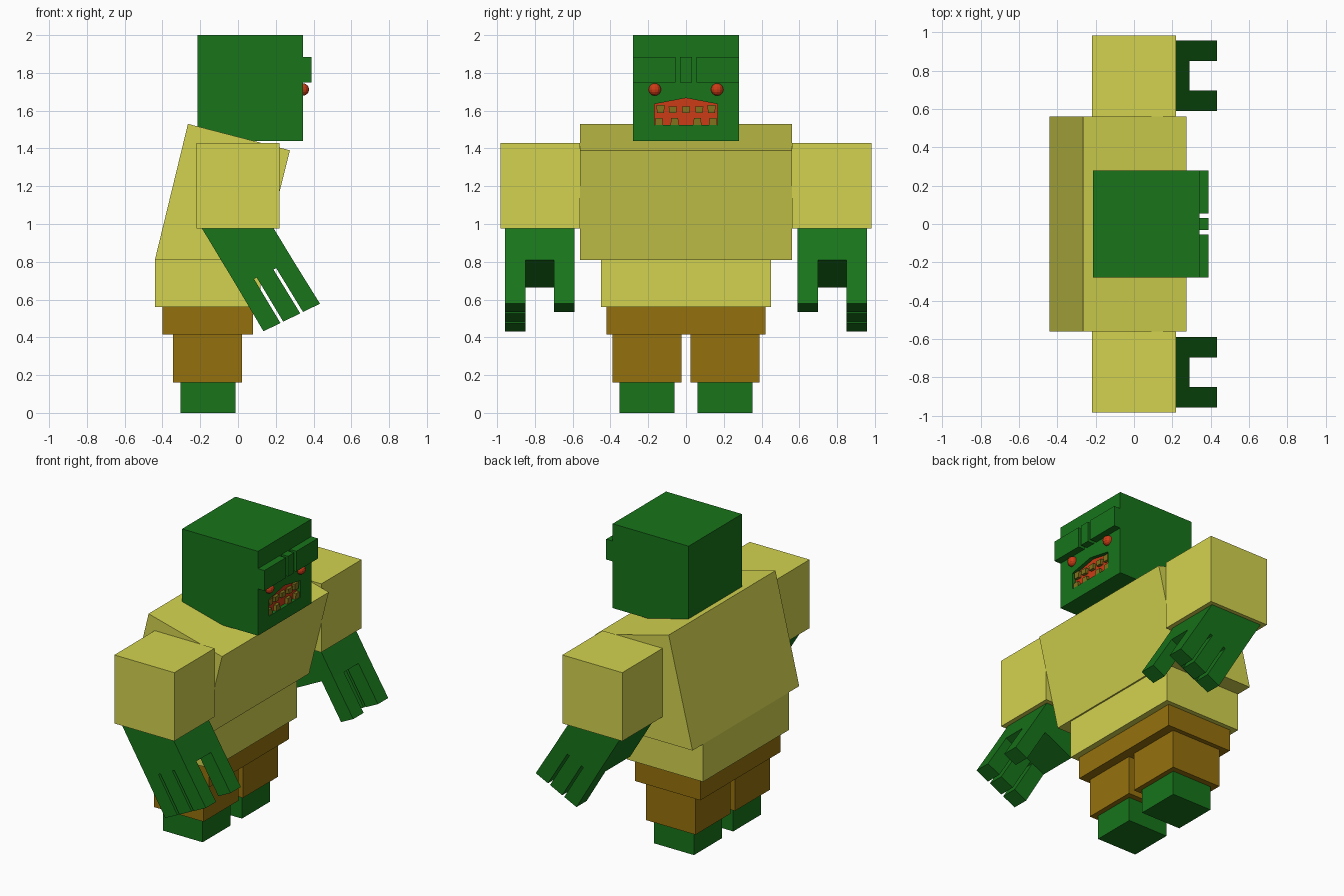
import bpy, bmesh

if "Cube" in bpy.data.objects:
    bpy.data.objects.remove(bpy.data.objects["Cube"])


def material(name, rgb):
    m = bpy.data.materials.new(name)
    m.diffuse_color = (*rgb, 1)
    m.use_nodes = True
    m.node_tree.nodes["Principled BSDF"].inputs["Base Color"].default_value = m.diffuse_color
    return m


GREEN = material("green_skin", (0.009, 0.175, 0.011))
SHIRT = material("yellow_shirt", (0.65, 0.65, 0.08))
BROWN = material("brown_shorts", (0.30, 0.165, 0.004))
RED = material("red", (0.60, 0.045, 0.008))
TOOTH = material("tooth", (0.22, 0.17, 0.012))


def finish(bm, name, mat):
    bmesh.ops.recalc_face_normals(bm, faces=bm.faces)
    me = bpy.data.meshes.new(name)
    bm.to_mesh(me)
    bm.free()
    ob = bpy.data.objects.new(name, me)
    bpy.context.collection.objects.link(ob)
    me.materials.append(mat)
    return ob


def add_prism(bm, pts, axis, a, b):
    """Extrude a 2D profile along 'y' (points are x,z) or 'x' (points are y,z)."""
    def place(p, t):
        return (p[0], t, p[1]) if axis == "y" else (t, p[0], p[1])
    lo = [bm.verts.new(place(p, a)) for p in pts]
    hi = [bm.verts.new(place(p, b)) for p in pts]
    bm.faces.new(lo)
    bm.faces.new(hi[::-1])
    for i in range(len(pts)):
        j = (i + 1) % len(pts)
        bm.faces.new((lo[i], hi[i], hi[j], lo[j]))


def prism(name, pts, axis, a, b, mat):
    bm = bmesh.new()
    add_prism(bm, pts, axis, a, b)
    return finish(bm, name, mat)


def box(name, x, y, z, mat):
    pts = [(x[0], z[0]), (x[1], z[0]), (x[1], z[1]), (x[0], z[1])]
    return prism(name, pts, "y", *y, mat)


# Head with a recessed mouth
FACE = 0.343
head = box("head", (-0.215, FACE), (-0.28, 0.28), (1.44, 2.0), GREEN)
mouth_shape = [(-0.167, 1.525), (0.167, 1.525), (0.167, 1.635), (0, 1.667), (-0.167, 1.635)]
cutter = prism("mouth_cutter", mouth_shape, "x", FACE - 0.03, FACE + 0.1, GREEN)
cutter.hide_render = True
mod = head.modifiers.new("mouth_hole", "BOOLEAN")
mod.operation, mod.solver, mod.object = "DIFFERENCE", "EXACT", cutter
bpy.context.view_layer.objects.active = head
bpy.ops.object.modifier_apply(modifier="mouth_hole")
bpy.data.objects.remove(cutter)
prism("mouth", mouth_shape, "x", FACE - 0.035, FACE - 0.025, RED)

# Teeth in two staggered rows
bm = bmesh.new()
for y in (-0.135, -0.07, 0.0, 0.07, 0.135):
    top = 1.63 if abs(y) > 0.1 else 1.622
    add_prism(bm, [(y - 0.022, top), (y + 0.022, top), (y + 0.018, 1.588), (y - 0.018, 1.588)],
              "x", FACE - 0.026, FACE - 0.005)
for y in (-0.143, -0.06, 0.06, 0.143):
    add_prism(bm, [(y - 0.022, 1.525), (y + 0.022, 1.525), (y + 0.018, 1.562), (y - 0.018, 1.562)],
              "x", FACE - 0.026, FACE - 0.005)
finish(bm, "teeth", TOOTH)

# Brow in three blocks
for name, y in (("brow_right", (-0.28, -0.055)), ("brow_middle", (-0.032, 0.032)),
                ("brow_left", (0.055, 0.28))):
    box(name, (FACE, 0.39), y, (1.75, 1.885), GREEN)

# Body: leaning chest, belly and belt
chest = [(-0.265, 1.53), (0.275, 1.39), (0.13, 0.81), (-0.44, 0.81)]
prism("chest", chest, "y", -0.56, 0.56, SHIRT)
box("belly", (-0.44, 0.12), (-0.45, 0.45), (0.56, 0.81), SHIRT)
box("belt", (-0.40, 0.08), (-0.42, 0.42), (0.415, 0.56), BROWN)

# Hand outline in side view
ROOT = ((-0.003, 0.665), (0.29, 0.81))
TIP = ((0.135, 0.432), (0.434, 0.578))


def along(line, f):
    (x0, z0), (x1, z1) = line
    return (x0 + (x1 - x0) * f, z0 + (z1 - z0) * f)


def finger(bm, s, f0, f1, y0, y1):
    add_prism(bm, [along(ROOT, f0), along(ROOT, f1), along(TIP, f1), along(TIP, f0)],
              "y", s * y0, s * y1)


# Paired parts
for s, side in ((-1, "right"), (1, "left")):
    def span(a, b):
        return (s * a, s * b)

    bm = bmesh.new()
    bmesh.ops.create_uvsphere(bm, u_segments=12, v_segments=8, radius=0.033)
    bmesh.ops.translate(bm, verts=bm.verts, vec=(FACE, s * 0.165, 1.712))
    finish(bm, "eye_" + side, RED)

    box("sleeve_" + side, (-0.22, 0.22), span(0.56, 0.983), (0.975, 1.43), SHIRT)
    bm = bmesh.new()
    add_prism(bm, [(-0.19, 0.975), (0.19, 0.975), ROOT[1], ROOT[0]], "y", *span(0.59, 0.957))
    for f in (0, 0.35, 0.7):
        finger(bm, s, f, f + 0.3, 0.85, 0.957)
    finger(bm, s, 0.7, 1.0, 0.59, 0.698)  # thumb
    finish(bm, "hand_" + side, GREEN)

    box("shorts_leg_" + side, (-0.343, 0.02), span(0.023, 0.39), (0.16, 0.415), BROWN)
    box("foot_" + side, (-0.305, -0.013), span(0.06, 0.352), (0, 0.16), GREEN)
